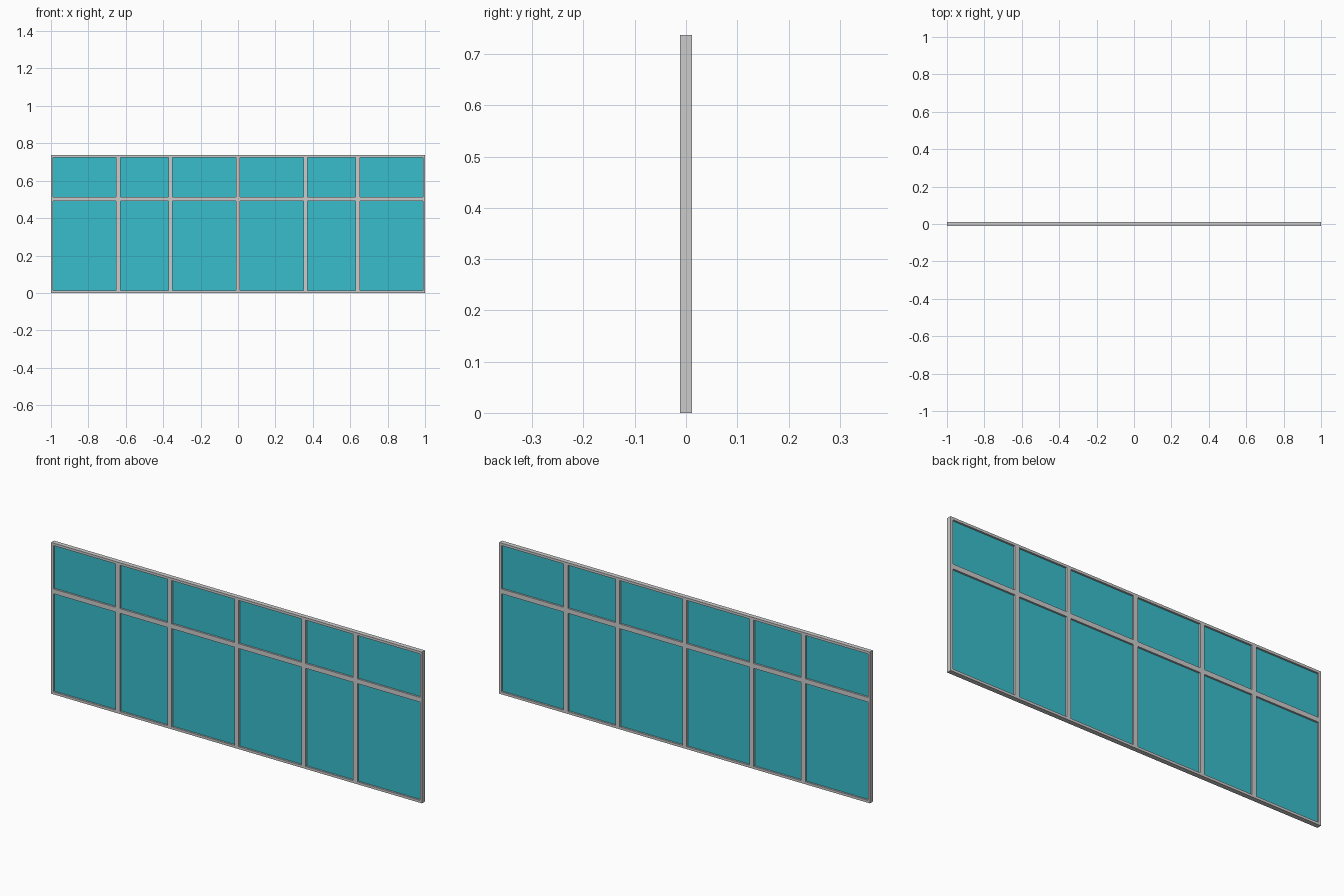
import bpy

if "Cube" in bpy.data.objects:
    bpy.data.objects.remove(bpy.data.objects["Cube"])

H, D = 0.737, 0.0225      # overall height and depth
F, M = 0.012, 0.023       # border and mullion widths
TRANSOM_Z = 0.502
MULLION_X = [-0.64, -0.361, 0.0, 0.361, 0.64]

glass = bpy.data.materials.new("teal_glass")
glass.diffuse_color = (0.04, 0.51, 0.60, 1)
glass.use_nodes = True
glass.node_tree.nodes["Principled BSDF"].inputs["Base Color"].default_value = glass.diffuse_color


def box(name, x0, x1, z0, z1, depth, mat=None):
    bpy.ops.mesh.primitive_cube_add(size=1, location=((x0 + x1) / 2, 0, (z0 + z1) / 2))
    ob = bpy.context.object
    ob.name = name
    ob.scale = (x1 - x0, depth, z1 - z0)
    bpy.ops.object.transform_apply(location=False, rotation=False, scale=True)
    if mat:
        ob.data.materials.append(mat)
    return ob


# Outer frame
box("frame_bottom", -1, 1, 0, F, D)
box("frame_top", -1, 1, H - F, H, D)
box("frame_left", -1, -1 + F, F, H - F, D)
box("frame_right", 1 - F, 1, F, H - F, D)

# Vertical mullions
for x in MULLION_X:
    box("mullion", x - M / 2, x + M / 2, F, H - F, D)

# Bays between the verticals: transom piece and two panes each
lefts = [-1 + F] + [x + M / 2 for x in MULLION_X]
rights = [x - M / 2 for x in MULLION_X] + [1 - F]
for a, b in zip(lefts, rights):
    box("transom", a, b, TRANSOM_Z - M / 2, TRANSOM_Z + M / 2, D)
    box("lower_pane", a, b, F, TRANSOM_Z - M / 2, 0.005, glass)
    box("upper_pane", a, b, TRANSOM_Z + M / 2, H - F, 0.005, glass)
